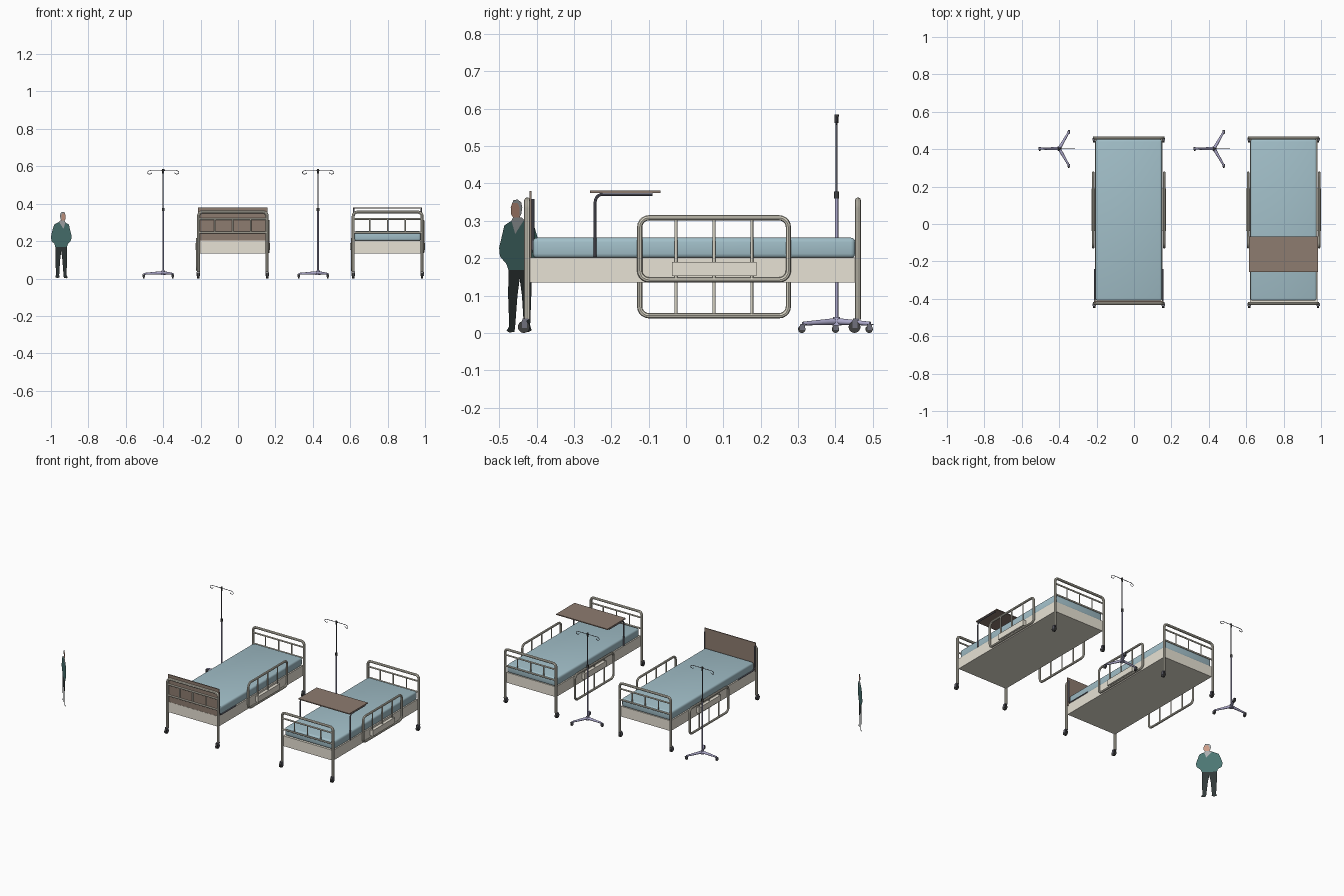
import bpy, bmesh, math
from mathutils import Vector, Matrix

if "Cube" in bpy.data.objects:
    bpy.data.objects.remove(bpy.data.objects["Cube"])


def mat(name, r, g, b):
    m = bpy.data.materials.new(name)
    m.diffuse_color = (r, g, b, 1)
    m.use_nodes = True
    m.node_tree.nodes["Principled BSDF"].inputs["Base Color"].default_value = m.diffuse_color
    return m


CREAM = mat("cream", .80, .76, .66)
TUBE = mat("tube_cream", .68, .65, .55)
BLUE = mat("mattress_blue", .36, .52, .58)
BROWN = mat("tray_brown", .27, .20, .16)
DARK = mat("dark", .05, .05, .05)
STEEL = mat("steel", .16, .16, .2)
LILAC = mat("lilac", .42, .40, .6)
TEAL = mat("teal", .07, .18, .17)
TROUSER = mat("trouser", .03, .04, .04)
SKIN = mat("skin", .6, .33, .24)
GREY = mat("grey", .4, .42, .43)


def add(name, mesh, m, smooth=True):
    ob = bpy.data.objects.new(name, mesh)
    bpy.context.collection.objects.link(ob)
    mesh.materials.clear()
    mesh.materials.append(m)
    if smooth:
        bpy.ops.object.select_all(action='DESELECT')
        bpy.context.view_layer.objects.active = ob
        ob.select_set(True)
        bpy.ops.object.shade_smooth_by_angle(angle=math.radians(40))
    return ob


def box(name, lo, hi, m, bevel=0):
    lo, hi = Vector(lo), Vector(hi)
    bm = bmesh.new()
    bmesh.ops.create_cube(bm, size=1)
    bmesh.ops.scale(bm, vec=hi - lo, verts=bm.verts)
    bmesh.ops.translate(bm, vec=(lo + hi) / 2, verts=bm.verts)
    if bevel:
        bmesh.ops.bevel(bm, geom=bm.edges[:], offset=bevel, segments=3, profile=.5, affect='EDGES')
    me = bpy.data.meshes.new(name)
    bm.to_mesh(me)
    bm.free()
    return add(name, me, m, bool(bevel))


def cyl(name, p, q, r, m, r2=None, seg=16):
    p, q = Vector(p), Vector(q)
    bm = bmesh.new()
    bmesh.ops.create_cone(bm, cap_ends=True, segments=seg, radius1=r,
                          radius2=r if r2 is None else r2, depth=(q - p).length)
    rot = (q - p).to_track_quat('Z', 'Y').to_matrix().to_4x4()
    bm.transform(Matrix.Translation((p + q) / 2) @ rot)
    me = bpy.data.meshes.new(name)
    bm.to_mesh(me)
    bm.free()
    return add(name, me, m)


def fillet(pts, r, closed=False):
    pts = [Vector(p) for p in pts]
    out = []
    for i, p in enumerate(pts):
        if not closed and i in (0, len(pts) - 1):
            out.append(p)
            continue
        a = p + (pts[i - 1] - p).normalized() * r
        b = p + (pts[(i + 1) % len(pts)] - p).normalized() * r
        c = a + b - p
        for k in range(6):
            t = k / 5 * math.pi / 2
            out.append(c + (a - c) * math.cos(t) + (b - c) * math.sin(t))
    return out


def tube(name, pts, r, m, closed=False):
    cu = bpy.data.curves.new(name, 'CURVE')
    cu.dimensions = '3D'
    cu.bevel_depth, cu.bevel_resolution, cu.use_fill_caps = r, 2, True
    sp = cu.splines.new('POLY')
    sp.points.add(len(pts) - 1)
    for s, p in zip(sp.points, pts):
        s.co = (*p, 1)
    sp.use_cyclic_u = closed
    tmp = bpy.data.objects.new("tmp", cu)
    bpy.context.collection.objects.link(tmp)
    me = bpy.data.meshes.new_from_object(tmp.evaluated_get(bpy.context.evaluated_depsgraph_get()))
    bpy.data.objects.remove(tmp)
    return add(name, me, m)


def caster(x, y, r, w):
    cyl("caster_wheel", (x - w / 2, y, r), (x + w / 2, y, r), r, DARK, seg=20)
    for s in (-1, 1):
        box("caster_fork", (x + s * w * .65 - .0015, y - .005, r * .8),
            (x + s * w * .65 + .0015, y + .008, r * 2.2), STEEL)
    box("caster_crown", (x - w * .7, y - .004, r * 2.1), (x + w * .7, y + .012, r * 2.4), STEEL)


def bed(cx, tray_folded):
    box("bed_frame", (cx - .18, -.42, .135), (cx + .18, .455, .202), CREAM)
    box("mattress", (cx - .177, -.41, .2), (cx + .177, .453, .255), BLUE, .012)
    # head and foot boards: bent tube, cross bars, uprights, casters
    for name, y in (("foot", -.425), ("head", .46)):
        tube(name + "_board_tube", fillet([(cx - .184, y, .036), (cx - .184, y, .355),
             (cx + .184, y, .355), (cx + .184, y, .036)], .022), .008, TUBE)
        for z in (.318, .247):
            cyl(name + "_cross_bar", (cx - .184, y, z), (cx + .184, y, z), .005, TUBE)
        for dx in (-.095, 0, .095):
            cyl(name + "_upright", (cx + dx, y, .247), (cx + dx, y, .318), .004, TUBE)
        for s in (-1, 1):
            caster(cx + s * .184, y - .009, .016, .012)
    # side rails: right one raised, left one lowered
    for s, z0 in ((1, .142), (-1, .046)):
        x, z1 = cx + s * .19, z0 + .166
        tube("side_rail", fillet([(x, -.124, z0), (x, .274, z0), (x, .274, z1), (x, -.124, z1)],
             .025, True), .007, TUBE, True)
        for y in (-.027, .075, .176):
            cyl("side_rail_bar", (x, y, z0), (x, y, z1), .004, TUBE)
        a, b = sorted((cx + s * .18, cx + s * .2))
        box("rail_latch", (a, -.037, .153), (b, .189, .19), CREAM)
    # over-bed tray with bent legs, swung over the foot when folded
    parts = [box("tray", (cx - .185, -.257, .375), (cx + .185, -.068, .381), BROWN)]
    for s in (-1, 1):
        x = cx + s * .181
        parts.append(tube("tray_leg", fillet([(x, -.243, .203), (x, -.243, .371), (x, -.09, .371)],
                     .02), .004, STEEL))
    if tray_folded:
        piv = Matrix.Translation((0, -.243, .205))
        for p in parts:
            p.data.transform(piv @ Matrix.Rotation(math.pi / 2, 4, 'X') @ piv.inverted())


def drip_stand(cx, cy):
    cyl("stand_lower_pole", (cx, cy, .02), (cx, cy, .365), .0045, LILAC)
    cyl("stand_upper_pole", (cx, cy, .36), (cx, cy, .575), .0028, STEEL)
    cyl("stand_collar", (cx, cy, .36), (cx, cy, .378), .007, DARK)
    cyl("stand_top_clamp", (cx, cy, .562), (cx, cy, .585), .005, DARK, .006)
    cyl("stand_hub", (cx, cy, .02), (cx, cy, .042), .013, LILAC, .009)
    for s in (-1, 1):
        tube("drip_hook", [(cx + s * a, cy, z) for a, z in
             ((0, .578), (.068, .578), (.08, .574), (.084, .567), (.081, .56), (.072, .558),
              (.064, .561), (.06, .566))], .0018, STEEL)
    for deg in (60, 180, 300):
        d = Vector((math.cos(math.radians(deg)), math.sin(math.radians(deg)), 0))
        c = Vector((cx, cy, 0))
        cyl("stand_leg", c + Vector((0, 0, .031)), c + d * .104 + Vector((0, 0, .025)),
            .009, LILAC, .005)
        tip = c + d * .104
        caster(tip.x, tip.y - .003, .01, .008)


for cx, folded in ((-.028, True), (.8, False)):
    bed(cx, folded)
    drip_stand(cx - .372, .403)


# standing figure: flat cut-out facing diagonally, (sideways, height) outlines
def sheet(name, pts, m):
    me = bpy.data.meshes.new(name)
    me.from_pydata([(-.945 - v, -.445 + v, z) for v, z in pts], [], [range(len(pts))])
    add(name, me, m, False)


sheet("figure_jumper", [(-.022, .3), (-.041, .288), (-.047, .262), (-.055, .228), (-.053, .205),
      (-.036, .185), (-.03, .168), (.032, .168), (.036, .185), (.052, .2), (.055, .225),
      (.046, .262), (.038, .288), (.012, .303), (-.012, .265)], TEAL)
sheet("figure_shirt", [(-.022, .3), (-.012, .265), (.012, .303), (.006, .309), (-.018, .309)], GREY)
sheet("figure_left_leg", [(-.03, .168), (-.031, .1), (-.028, .018), (-.035, .006), (-.028, .001),
      (-.014, .003), (-.012, .02), (-.006, .1), (0, .145), (0, .168)], TROUSER)
sheet("figure_right_leg", [(0, .168), (0, .145), (.006, .1), (.011, .02), (.01, .005),
      (.022, .002), (.032, .007), (.028, .02), (.031, .1), (.032, .168)], TROUSER)
sheet("figure_face", [(-.018, .309), (.0, .309), (.0, .335), (-.006, .348), (-.02, .347),
      (-.024, .335), (-.023, .318)], SKIN)
sheet("figure_hair", [(0, .309), (.004, .318), (.007, .335), (.004, .35), (-.006, .357),
      (-.017, .355), (-.02, .347), (-.006, .348), (0, .335)], GREY)
